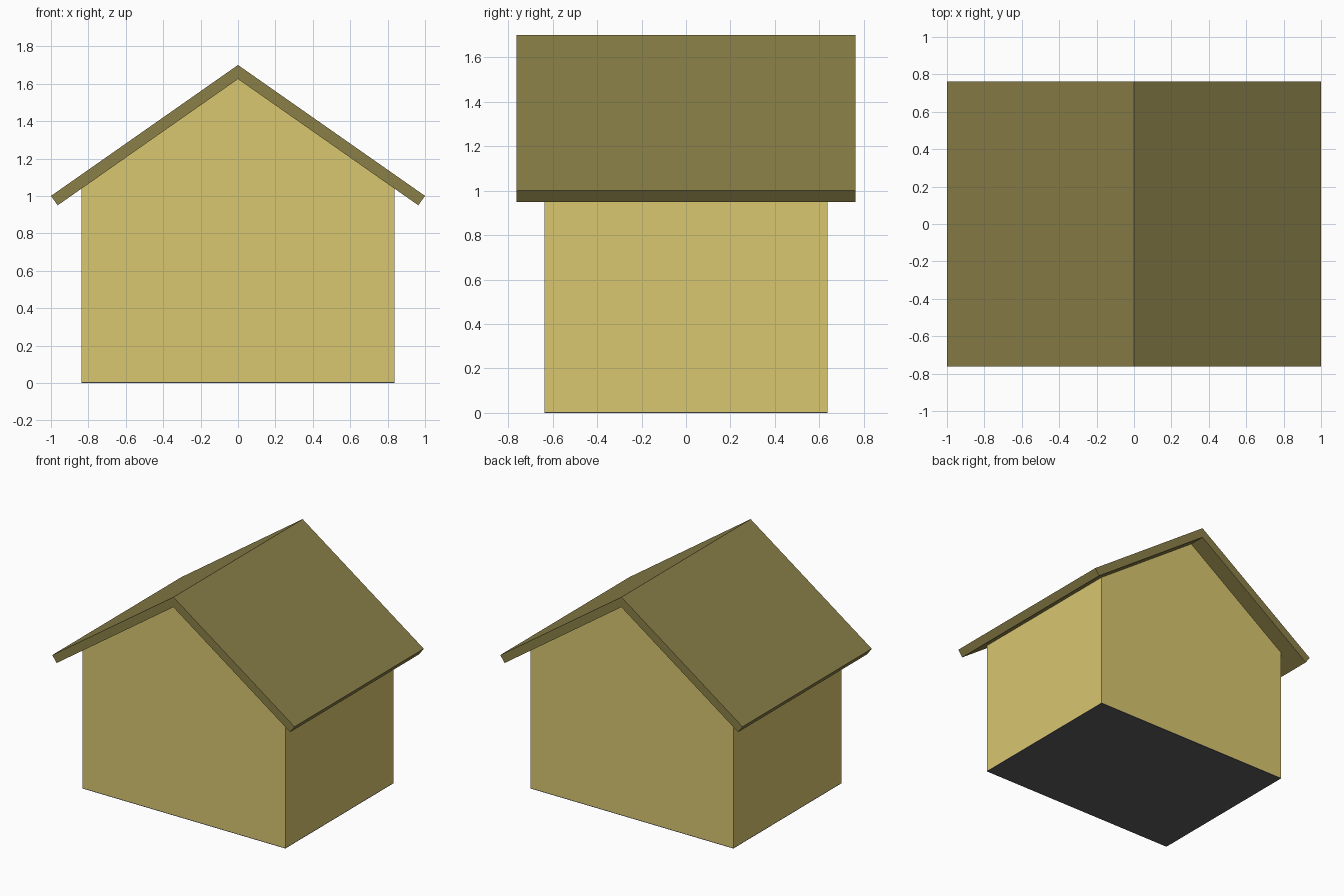
import bpy, bmesh

if "Cube" in bpy.data.objects:
    bpy.data.objects.remove(bpy.data.objects["Cube"])

HALF_W, HALF_D = 0.837, 0.637      # walls
ROOF_D = 0.762                     # roof half depth
APEX, INNER_APEX, SLOPE = 1.70, 1.625, 0.70
FLOOR = 0.005


def material(name, rgb):
    m = bpy.data.materials.new(name)
    m.diffuse_color = (*rgb, 1)
    m.use_nodes = True
    m.node_tree.nodes["Principled BSDF"].inputs["Base Color"].default_value = m.diffuse_color
    return m


def prism(name, profile, half_depth, mat, skip=()):
    """Extrude an x-z profile along y; skip lists profile edges left open."""
    bm = bmesh.new()
    front = [bm.verts.new((x, -half_depth, z)) for x, z in profile]
    back = [bm.verts.new((x, half_depth, z)) for x, z in profile]
    bm.faces.new(front)
    bm.faces.new(back[::-1])
    n = len(profile)
    for i in range(n):
        if i not in skip:
            j = (i + 1) % n
            bm.faces.new((front[j], front[i], back[i], back[j]))
    bmesh.ops.recalc_face_normals(bm, faces=bm.faces)
    mesh = bpy.data.meshes.new(name)
    bm.to_mesh(mesh)
    bm.free()
    mesh.materials.append(mat)
    obj = bpy.data.objects.new(name, mesh)
    bpy.context.collection.objects.link(obj)
    return obj


wall_mat = material("wall_yellow", (0.69, 0.565, 0.16))
roof_mat = material("roof_olive", (0.255, 0.213, 0.065))
floor_mat = material("floor_grey", (0.11, 0.11, 0.11))

# Gabled walls
eave = INNER_APEX - SLOPE * HALF_W
prism("walls", [(-HALF_W, FLOOR), (HALF_W, FLOOR), (HALF_W, eave),
                (0, INNER_APEX), (-HALF_W, eave)], HALF_D, wall_mat)

# Thin floor plate
prism("floor", [(-HALF_W, 0), (HALF_W, 0), (HALF_W, FLOOR), (-HALF_W, FLOOR)],
      HALF_D, floor_mat)

# Roof: right slope, mirrored at the ridge
roof = prism("roof", [(0, APEX), (1.0, 1.0), (0.964, 0.95), (0, INNER_APEX)],
             ROOF_D, roof_mat, skip=(3,))
# Outward normals on the half that is open at the ridge
bm = bmesh.new()
bm.from_mesh(roof.data)
centre = sum((v.co for v in bm.verts), bm.verts[:][0].co * 0) / len(bm.verts)
for f in bm.faces:
    f.normal_update()
    if f.normal.dot(f.calc_center_median() - centre) < 0:
        f.normal_flip()
bm.to_mesh(roof.data)
bm.free()
mirror = roof.modifiers.new("mirror", 'MIRROR')
mirror.use_clip = True
